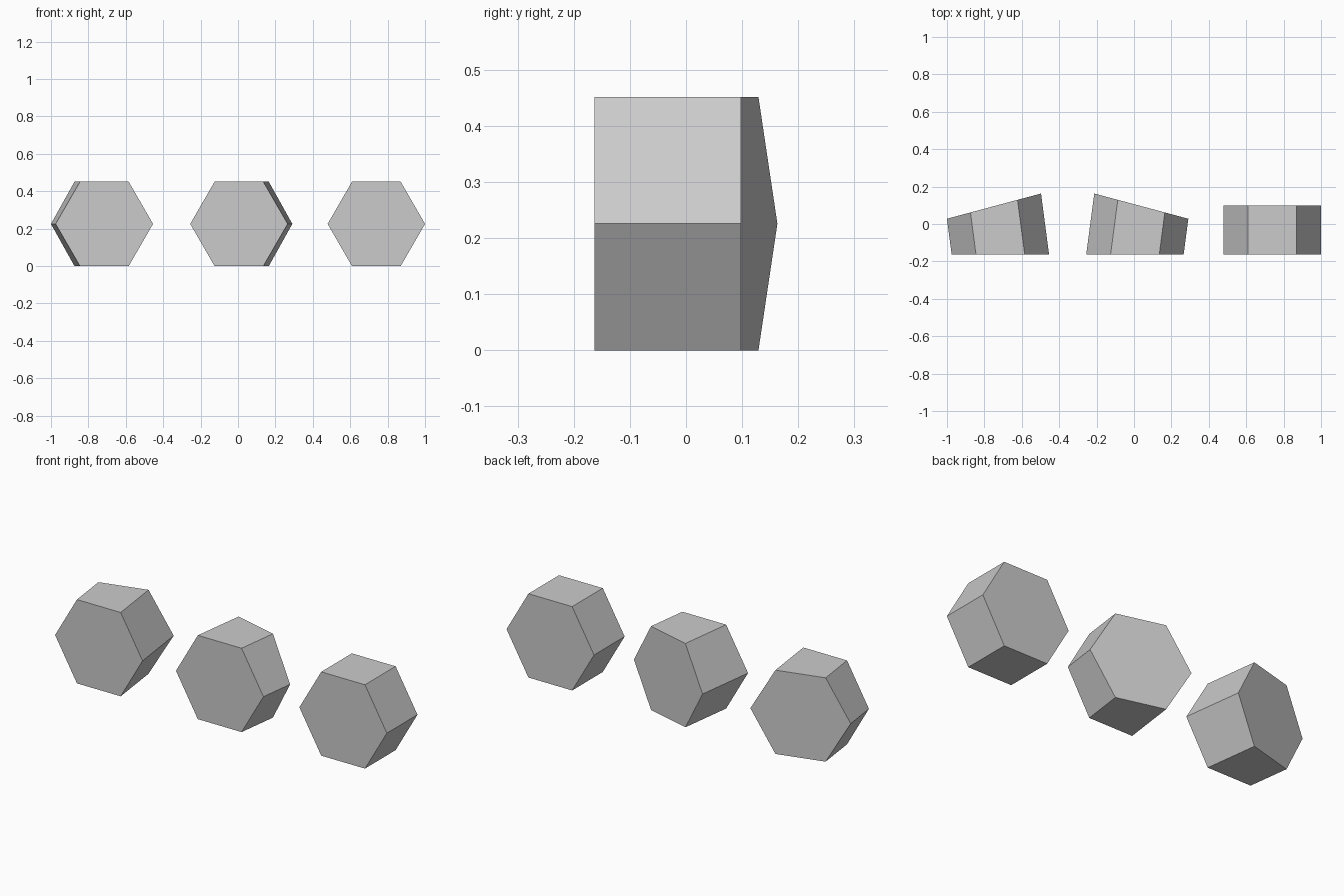
import bpy, bmesh, math
from mathutils import Vector, Matrix

if "Cube" in bpy.data.objects:
    bpy.data.objects.remove(bpy.data.objects["Cube"])

R = 0.2604                        # hexagon radius, also the piece length
H = R * math.sin(math.pi / 3)     # half height of the hexagon
Y_FRONT = -0.1627


def hex_piece(name, x, bend):
    """Hexagonal prism whose back end is turned by `bend` degrees about z."""
    bm = bmesh.new()
    half = math.radians(bend / 2)
    start = Vector((x, Y_FRONT, H))
    end = start + R * Vector((-math.sin(half), math.cos(half), 0))
    rings = []
    for centre, turn in ((start, 0), (end, 2 * half)):
        rot = Matrix.Rotation(turn, 3, 'Z')
        rings.append([bm.verts.new(centre + rot @ Vector(
            (R * math.cos(k * math.pi / 3), 0, R * math.sin(k * math.pi / 3))))
            for k in range(6)])
    front, back = rings
    # End caps and six flat sides
    bm.faces.new(front)
    bm.faces.new(back)
    for k in range(6):
        n = (k + 1) % 6
        bm.faces.new((front[k], front[n], back[n], back[k]))
    bmesh.ops.recalc_face_normals(bm, faces=bm.faces)
    mesh = bpy.data.meshes.new(name)
    bm.to_mesh(mesh)
    bm.free()
    bpy.context.collection.objects.link(bpy.data.objects.new(name, mesh))


# Left-bending, right-bending and straight segments
hex_piece("left_bend_segment", -0.7146, 15)
hex_piece("right_bend_segment", 0.005, -15)
hex_piece("straight_segment", 0.7396, 0)
